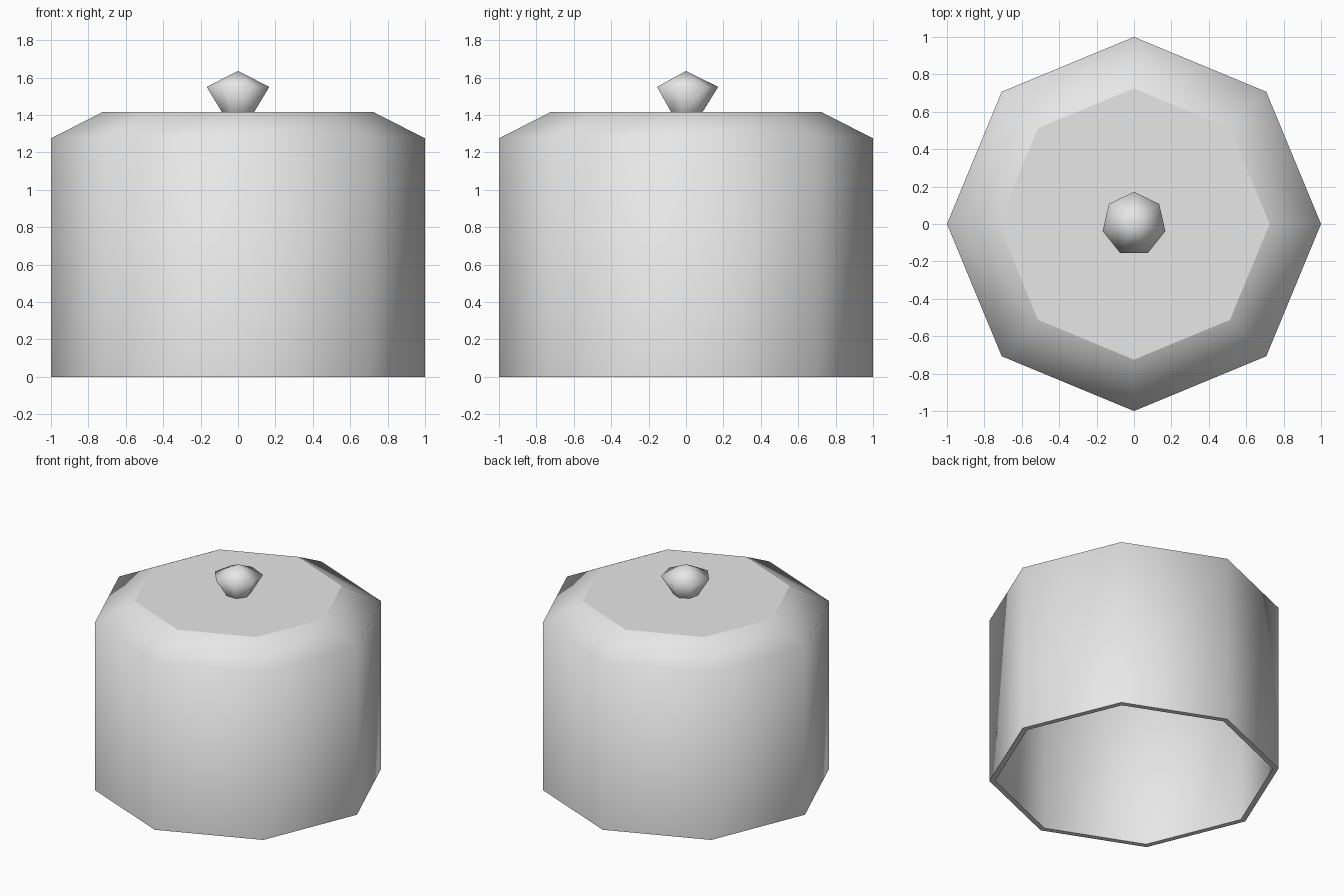
import bpy
import bmesh
from math import sin, cos, pi

cube = bpy.data.objects.get("Cube")
if cube:
    bpy.data.objects.remove(cube, do_unlink=True)

grey = bpy.data.materials.new("light_grey")
grey.use_nodes = True
grey.diffuse_color = (0.8, 0.8, 0.8, 1)
grey.node_tree.nodes["Principled BSDF"].inputs["Base Color"].default_value = (0.8, 0.8, 0.8, 1)


def lathe(name, profile, sides, start):
    """Join rings of (radius, z) from first to last, closing both ends."""
    bm = bmesh.new()
    rings = []
    for r, z in profile:
        count = sides if r > 0 else 1
        angles = [start + 2 * pi * i / sides for i in range(count)]
        rings.append([bm.verts.new((r * cos(a), r * sin(a), z)) for a in angles])
    for low, high in zip(rings, rings[1:]):
        for i in range(sides):
            j = (i + 1) % sides
            if len(high) == 1:
                bm.faces.new((low[i], low[j], high[0]))
            else:
                bm.faces.new((low[i], low[j], high[j], high[i]))
    for ring in (rings[0], rings[-1]):
        if len(ring) > 1:
            bm.faces.new(ring)
    bmesh.ops.recalc_face_normals(bm, faces=bm.faces)
    # Horizontal faces stay flat, everything else is smooth
    for f in bm.faces:
        f.smooth = abs(f.normal.z) < 0.99
    mesh = bpy.data.meshes.new(name)
    bm.to_mesh(mesh)
    bm.free()
    mesh.materials.append(grey)
    obj = bpy.data.objects.new(name, mesh)
    bpy.context.collection.objects.link(obj)
    return obj


# Hollow octagonal cover: inner ceiling, inner wall, rim, outer wall, sloped shoulder, top
lathe("cover", [(0.70, 1.37), (0.96, 1.24), (0.96, 0), (1, 0), (1, 1.275), (0.725, 1.415)], 8, 0)

# Faceted knob on top
lathe("knob", [(0.085, 1.41), (0.172, 1.55), (0, 1.635)], 7, pi / 2)
